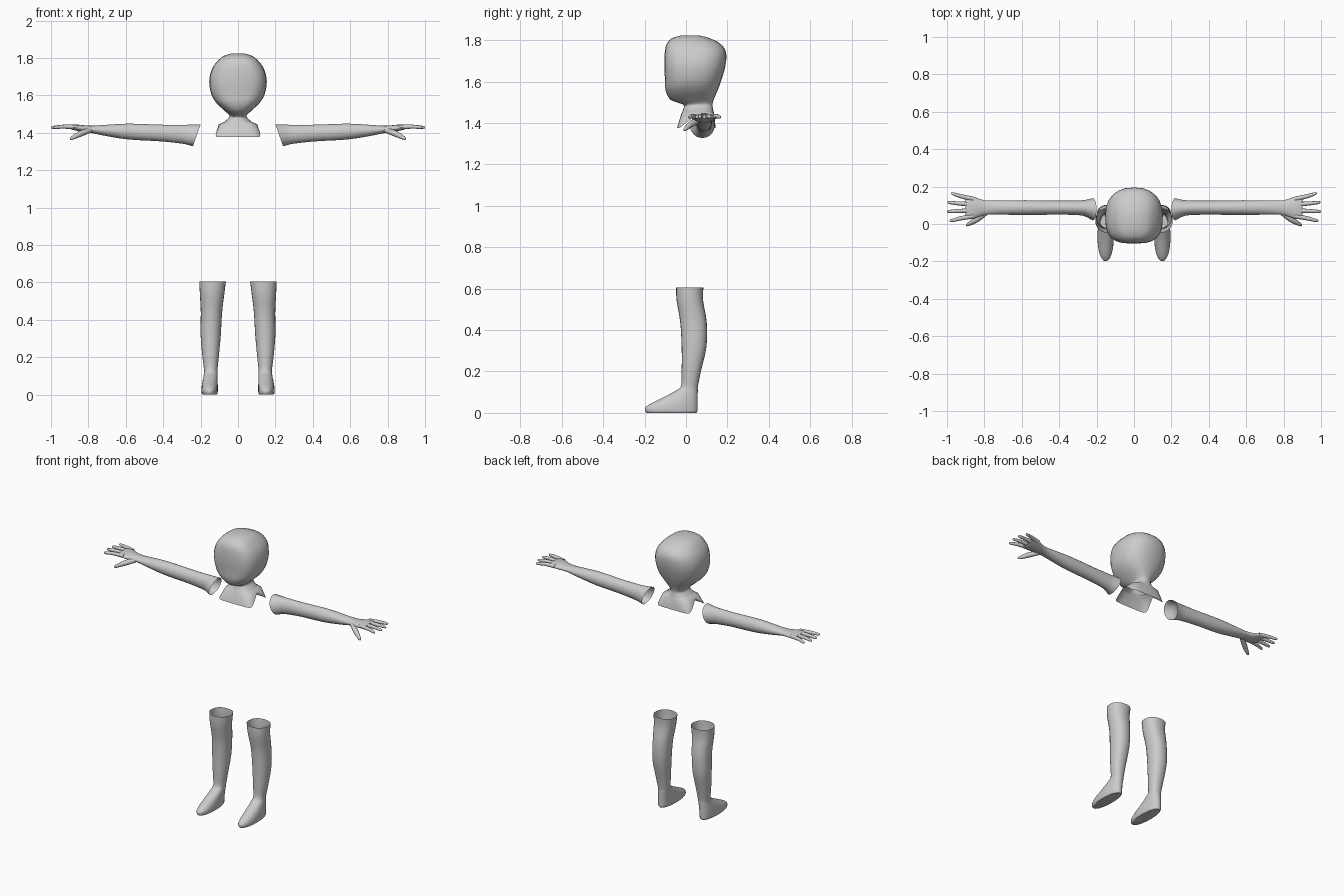
import bpy, bmesh, math
from mathutils import Vector

if "Cube" in bpy.data.objects:
    bpy.data.objects.remove(bpy.data.objects["Cube"])


def spline(keys, steps):
    """Smoothly interpolate rows of numbers (Catmull-Rom)."""
    out = []
    n = len(keys)
    for i in range(n - 1):
        rows = [keys[max(i - 1, 0)], keys[i], keys[i + 1], keys[min(i + 2, n - 1)]]
        for j in range(steps):
            t = j / steps
            out.append([0.5 * (2 * b + (c - a) * t + (2 * a - 5 * b + 4 * c - d) * t * t
                               + (3 * b - a - 3 * c + d) * t ** 3)
                        for a, b, c, d in zip(*rows)])
    out.append(list(keys[-1]))
    return out


def skin(name, rings, cap_start=False, cap_end=False, mirror=False):
    """Bridge rings of points into a smooth shell."""
    bm = bmesh.new()
    loops = [[bm.verts.new(p) for p in ring] for ring in rings]
    n = len(loops[0])
    for a, b in zip(loops, loops[1:]):
        for i in range(n):
            k = (i + 1) % n
            bm.faces.new((a[i], a[k], b[k], b[i]))
    if cap_start:
        bm.faces.new(loops[0])
    if cap_end:
        bm.faces.new(loops[-1])
    bmesh.ops.recalc_face_normals(bm, faces=bm.faces)
    mesh = bpy.data.meshes.new(name)
    bm.to_mesh(mesh)
    bm.free()
    ob = bpy.data.objects.new(name, mesh)
    bpy.context.collection.objects.link(ob)
    if mirror:
        ob.modifiers.new("mirror", 'MIRROR').use_mirror_merge = False
    bpy.ops.object.select_all(action='DESELECT')
    ob.select_set(True)
    bpy.context.view_layer.objects.active = ob
    bpy.ops.object.shade_smooth_by_angle(angle=math.radians(50))
    return ob


def section(a0, a1, b0, b1, p_low=2, p_high=2, sides=24):
    """Superellipse filling a box, with separate squareness for low and high b."""
    pts = []
    for i in range(sides):
        ang = 2 * math.pi * i / sides
        c, s = math.cos(ang), math.sin(ang)
        p = p_high if s >= 0 else p_low
        u = math.copysign(abs(c) ** (2 / p), c)
        v = math.copysign(abs(s) ** (2 / p), s)
        pts.append(((a0 + a1) / 2 + u * (a1 - a0) / 2, (b0 + b1) / 2 + v * (b1 - b0) / 2))
    return pts


def finger(name, keys):
    """Tapered digit along x; keys are (x, y, z, radius)."""
    rings = []
    rows = spline(keys, 3)
    for i, (x, y, z, r) in enumerate(rows):
        d = Vector(rows[min(i + 1, len(rows) - 1)][:3]) - Vector(rows[max(i - 1, 0)][:3])
        q = d.to_track_quat('Z', 'Y')
        rings.append([Vector((x, y, z)) + q @ Vector((r * math.cos(t * math.pi / 5),
                                                      r * math.sin(t * math.pi / 5), 0))
                      for t in range(10)])
    skin(name, rings, True, True, True)


# Head and neck: z, half width, front y, back y, front squareness
head = [(1.45, 0.085, -0.02, 0.135, 2.6),
        (1.472, 0.058, -0.012, 0.13, 2.2),
        (1.49, 0.046, -0.015, 0.128, 2.0),
        (1.513, 0.066, -0.075, 0.134, 2.2),
        (1.556, 0.112, -0.098, 0.152, 2.7),
        (1.604, 0.142, -0.101, 0.170, 2.9),
        (1.674, 0.154, -0.105, 0.190, 3.0),
        (1.738, 0.141, -0.103, 0.194, 3.0),
        (1.780, 0.113, -0.094, 0.170, 2.9),
        (1.810, 0.079, -0.068, 0.115, 2.6),
        (1.824, 0.035, -0.020, 0.060, 2.2)]
skin("head", [[(x, y, z) for x, y in section(-w, w, f, b, p, 2.4)]
              for z, w, f, b, p in spline(head, 3)], cap_end=True)

# Collar: front and back flaps, notched up over the shoulders
flap = []
for x, y in section(-0.126, 0.126, -0.043, 0.143, 6, 6):
    k = max(0, 1 - abs(y - 0.05) / 0.08)
    flap.append((x * (1 - 0.17 * k), y, 1.377 + 0.065 * k))
shoulder = [(x, y, 1.447) for x, y in section(-0.1, 0.1, -0.022, 0.136, 4, 4)]
neck_edge = [(x, y, 1.46) for x, y in section(-0.067, 0.067, -0.014, 0.131, 2.4, 2.4)]
skin("collar", [neck_edge, shoulder, flap])

# Arm and palm: x, y range, z range; the open end is cut on a slant
arm = [(0.20, 0.020, 0.138, 1.328, 1.445),
       (0.24, 0.038, 0.130, 1.337, 1.444),
       (0.28, 0.047, 0.126, 1.343, 1.443),
       (0.40, 0.050, 0.125, 1.354, 1.443),
       (0.58, 0.048, 0.127, 1.364, 1.449),
       (0.70, 0.050, 0.126, 1.382, 1.443),
       (0.78, 0.050, 0.125, 1.398, 1.438),
       (0.82, 0.042, 0.132, 1.402, 1.440),
       (0.86, 0.028, 0.146, 1.410, 1.444),
       (0.89, 0.027, 0.147, 1.418, 1.443),
       (0.90, 0.035, 0.140, 1.423, 1.439)]
arm_rings = []
for x, y0, y1, z0, z1 in spline(arm, 3):
    slant = 0.35 * max(0, 1 - (x - 0.2) / 0.25)
    arm_rings.append([(x + slant * (1.445 - z), y, z) for y, z in section(y0, y1, z0, z1)])
skin("arm", arm_rings, cap_end=True, mirror=True)

# Fingers and thumb: base y, tip x, tip y
for i, (by, tx, ty) in enumerate([(0.134, 0.978, 0.162), (0.104, 0.997, 0.115),
                                  (0.072, 1.0, 0.067), (0.042, 0.986, 0.018)]):
    finger(f"finger_{i + 1}", [(0.86, by, 1.430, 0.013),
                               ((0.87 + tx) / 2, (by + ty) / 2, 1.433, 0.011),
                               (tx - 0.01, ty, 1.429, 0.008), (tx, ty, 1.428, 0.003)])
finger("thumb", [(0.79, 0.062, 1.414, 0.014), (0.84, 0.025, 1.396, 0.016),
                 (0.888, -0.003, 1.371, 0.009), (0.897, -0.007, 1.366, 0.003)])

# Lower leg and foot: z, x range, y range
leg = [(0.605, 0.065, 0.207, -0.048, 0.084),
       (0.54, 0.073, 0.204, -0.045, 0.083),
       (0.44, 0.085, 0.199, -0.028, 0.100),
       (0.32, 0.092, 0.200, -0.021, 0.099),
       (0.20, 0.103, 0.190, -0.021, 0.072),
       (0.13, 0.110, 0.181, -0.024, 0.058),
       (0.105, 0.110, 0.183, -0.054, 0.057),
       (0.075, 0.109, 0.189, -0.110, 0.056),
       (0.045, 0.108, 0.194, -0.170, 0.056),
       (0.025, 0.108, 0.195, -0.197, 0.056),
       (0.008, 0.109, 0.194, -0.197, 0.055),
       (0.0, 0.114, 0.189, -0.190, 0.050)]
skin("leg", [[(x, y, z) for x, y in section(x0, x1, y0, y1, 2.1, 2.3)]
             for z, x0, x1, y0, y1 in spline(leg, 3)], cap_end=True, mirror=True)
